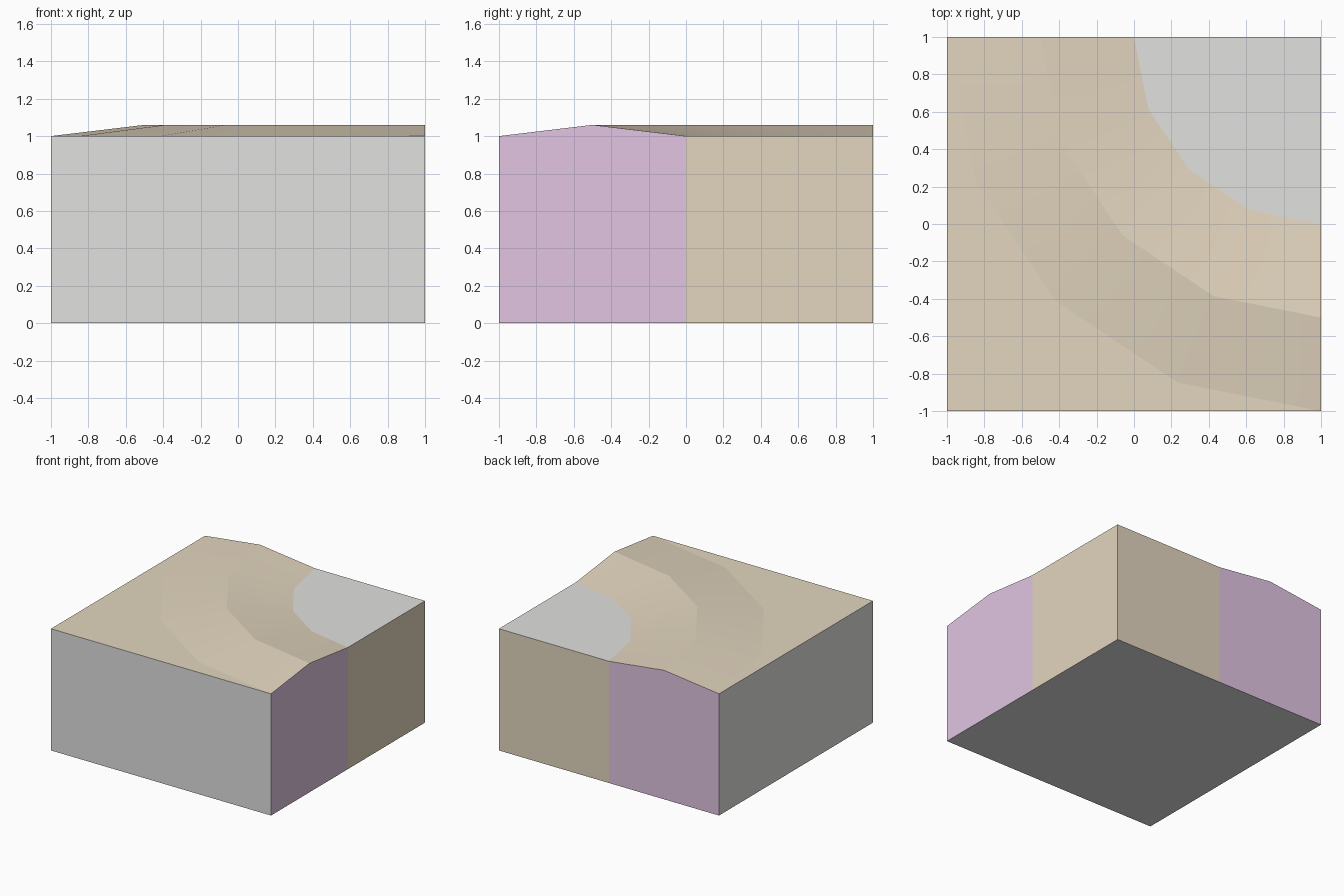
import bpy, bmesh
from math import cos, sin, pi

cube = bpy.data.objects.get("Cube")
if cube:
    bpy.data.objects.remove(cube, do_unlink=True)


def material(name, rgb):
    m = bpy.data.materials.new(name)
    m.use_nodes = True
    m.diffuse_color = (*rgb, 1)
    m.node_tree.nodes["Principled BSDF"].inputs["Base Color"].default_value = (*rgb, 1)
    return m


def finish(name, bm, mats):
    mesh = bpy.data.meshes.new(name)
    bm.to_mesh(mesh)
    bm.free()
    for m in mats:
        mesh.materials.append(m)
    obj = bpy.data.objects.new(name, mesh)
    bpy.context.collection.objects.link(obj)


grey = material("light_grey", (0.75, 0.75, 0.74))
sand = material("sand", (0.77, 0.67, 0.52))
mauve = material("mauve", (0.75, 0.56, 0.76))

SEGMENTS = 4
bm = bmesh.new()


def arc(radius, z):
    # Quarter circle about the back corner, from the back edge to the side edge
    angles = [pi + pi / 2 * i / SEGMENTS for i in range(SEGMENTS + 1)]
    return [bm.verts.new((1 + radius * cos(a), 1 + radius * sin(a), z)) for a in angles]


def face(verts, index):
    f = bm.faces.new(verts)
    f.material_index = index
    return f


# Curved ridge: inner edge, crest and outer edge
inner, crest, outer = arc(1, 1), arc(1.5, 1.06), arc(2, 1)
for a, b in ((inner, crest), (crest, outer)):
    for i in range(SEGMENTS):
        face((a[i], b[i], b[i + 1], a[i + 1]), 1).smooth = True

# Flat ground inside and outside the bend
back_corner = bm.verts.new((1, 1, 1))
front_corner = bm.verts.new((-1, -1, 1))
face([back_corner] + inner, 0)
face([front_corner] + outer[::-1], 1)

# Walls run round the rim down to the base
rim = [back_corner, inner[0], crest[0], outer[0], front_corner,
       outer[-1], crest[-1], inner[-1]]
base = [bm.verts.new((v.co.x, v.co.y, 0)) for v in rim]
wall_colours = [1, 2, 2, 0, 0, 2, 2, 1]
for i, colour in enumerate(wall_colours):
    j = (i + 1) % len(rim)
    face((rim[i], base[i], base[j], rim[j]), colour)
face(base, 0)
bmesh.ops.recalc_face_normals(bm, faces=bm.faces)

# Keep every edge crisp except the joints between segments of one slope
for e in bm.edges:
    same_slope = all(f.smooth for f in e.link_faces)
    e.smooth = same_slope and abs(e.verts[0].co.z - e.verts[1].co.z) > 0.01

finish("terrain_corner_block", bm, [grey, sand, mauve])
